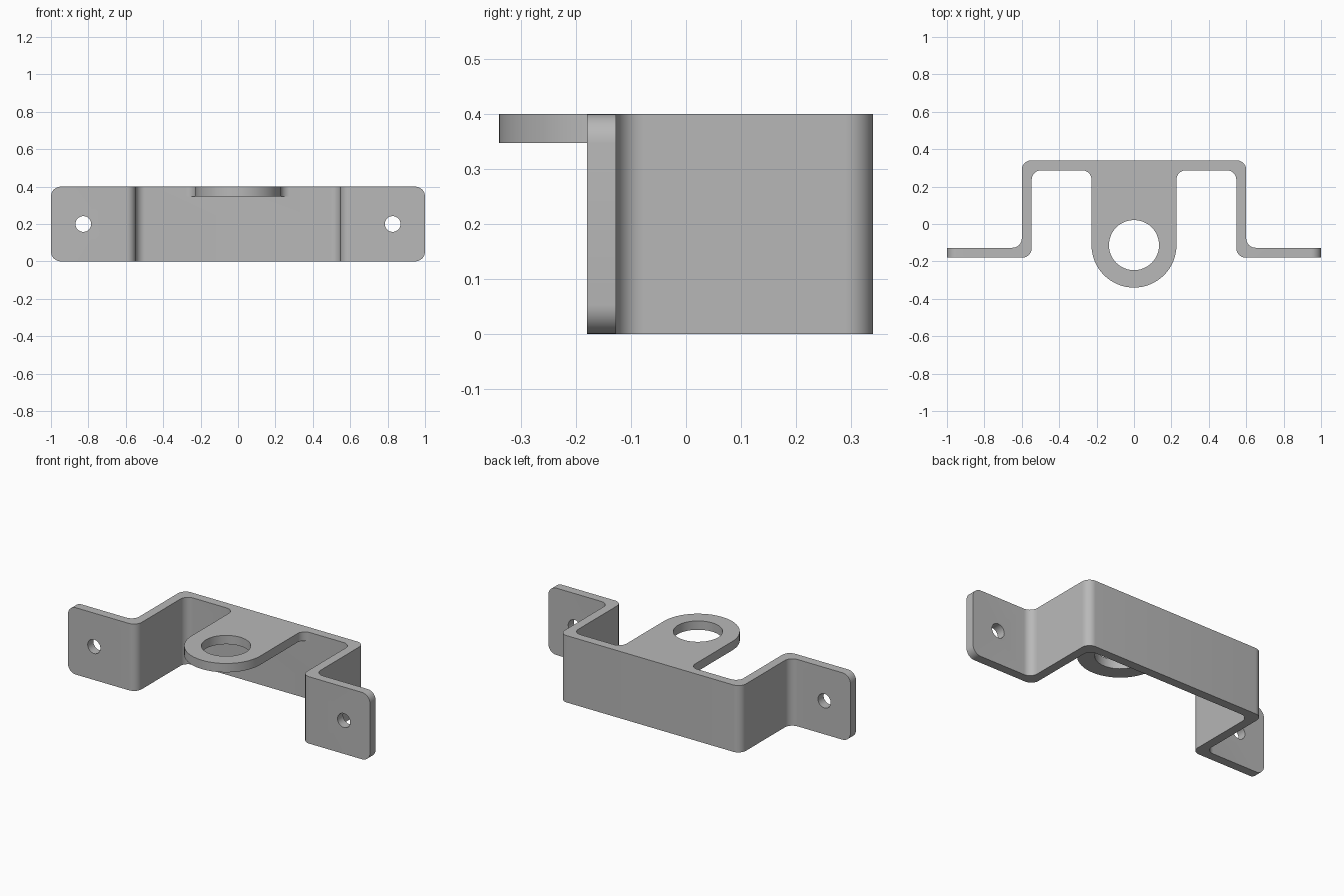
import bpy, bmesh, math
from mathutils import Vector, Matrix

if "Cube" in bpy.data.objects:
    bpy.data.objects.remove(bpy.data.objects["Cube"])

HEIGHT, SHEET, BEND = 0.4, 0.053, 0.05
FRONT, BACK, WALL = -0.18, 0.34, 0.6
TAB = 0.227

steel = bpy.data.materials.new("grey steel")
steel.use_nodes = True
steel.diffuse_color = (0.48, 0.48, 0.48, 1)
steel.node_tree.nodes["Principled BSDF"].inputs["Base Color"].default_value = (0.48, 0.48, 0.48, 1)


def rounded(corners, steps=10):
    """Outline from (x, y, radius) right-angled corners."""
    points = []
    for i, (x, y, r) in enumerate(corners):
        p = Vector((x, y))
        if r == 0:
            points.append(p)
            continue
        a = (Vector(corners[i - 1][:2]) - p).normalized()
        b = (Vector(corners[(i + 1) % len(corners)][:2]) - p).normalized()
        for k in range(steps + 1):
            t = math.pi / 2 * k / steps
            points.append(p + r * (a + b - b * math.cos(t) - a * math.sin(t)))
    return points


def mirrored(half):
    return half + [(-x, y, r) for x, y, r in reversed(half)]


def to_object(name, bm):
    bmesh.ops.recalc_face_normals(bm, faces=bm.faces)
    mesh = bpy.data.meshes.new(name)
    bm.to_mesh(mesh)
    bm.free()
    mesh.materials.append(steel)
    obj = bpy.data.objects.new(name, mesh)
    bpy.context.collection.objects.link(obj)
    return obj


def plate(outline, low, high):
    bm = bmesh.new()
    verts = [bm.verts.new((p.x, p.y, low)) for p in outline]
    bmesh.ops.remove_doubles(bm, verts=verts, dist=1e-4)
    face = bm.faces.new([v for v in verts if v.is_valid])
    result = bmesh.ops.extrude_face_region(bm, geom=[face])
    moved = [v for v in result["geom"] if isinstance(v, bmesh.types.BMVert)]
    bmesh.ops.translate(bm, verts=moved, vec=(0, 0, high - low))
    return bm


def cylinder(name, centre, radius, depth, axis_y=False):
    bm = bmesh.new()
    turn = Matrix.Rotation(math.pi / 2 if axis_y else 0, 4, "X")
    bmesh.ops.create_cone(bm, cap_ends=True, segments=48, radius1=radius, radius2=radius,
                          depth=depth, matrix=Matrix.Translation(centre) @ turn)
    return to_object(name, bm)


def combine(target, tool, operation):
    mod = target.modifiers.new(operation, "BOOLEAN")
    mod.operation, mod.object, mod.solver = operation, tool, "EXACT"
    bpy.context.view_layer.objects.active = target
    bpy.ops.object.modifier_apply(modifier=mod.name)
    bpy.data.objects.remove(tool)


# Bent strip with two mounting flanges
inner = WALL - SHEET
strip = plate(rounded(mirrored([
    (inner, BACK - SHEET, BEND), (inner, FRONT, BEND), (1, FRONT, 0),
    (1, FRONT + SHEET, 0), (WALL, FRONT + SHEET, BEND), (WALL, BACK, BEND)][::-1])),
    0, HEIGHT)

# Rounded flange corners
ends = [e for e in strip.edges
        if all(abs(v.co.x) > 0.99 for v in e.verts)
        and abs(e.verts[0].co.z - e.verts[1].co.z) < 1e-4]
bmesh.ops.bevel(strip, geom=ends, offset=0.053, segments=8, profile=0.5, affect="EDGES")
bracket = to_object("bracket", strip)

# Round-ended tab, flared where it meets the back wall
root = BACK - SHEET
tab = to_object("tab", plate(rounded(mirrored([
    (TAB + BEND, root + 0.025, 0), (TAB + BEND, root, 0),
    (TAB, root, BEND), (TAB, -BACK, TAB)]), 16), HEIGHT - SHEET, HEIGHT))
combine(bracket, tab, "UNION")

# Tab hole and flange screw holes
combine(bracket, cylinder("tab_hole", (0, TAB - BACK, HEIGHT), 0.134, 0.3), "DIFFERENCE")
for side in (-1, 1):
    hole = cylinder("screw_hole", (side * 0.827, FRONT, HEIGHT / 2), 0.042, 0.3, True)
    combine(bracket, hole, "DIFFERENCE")

bpy.ops.object.select_all(action="DESELECT")
bracket.select_set(True)
bpy.context.view_layer.objects.active = bracket
bpy.ops.object.shade_smooth_by_angle(angle=math.radians(30))
